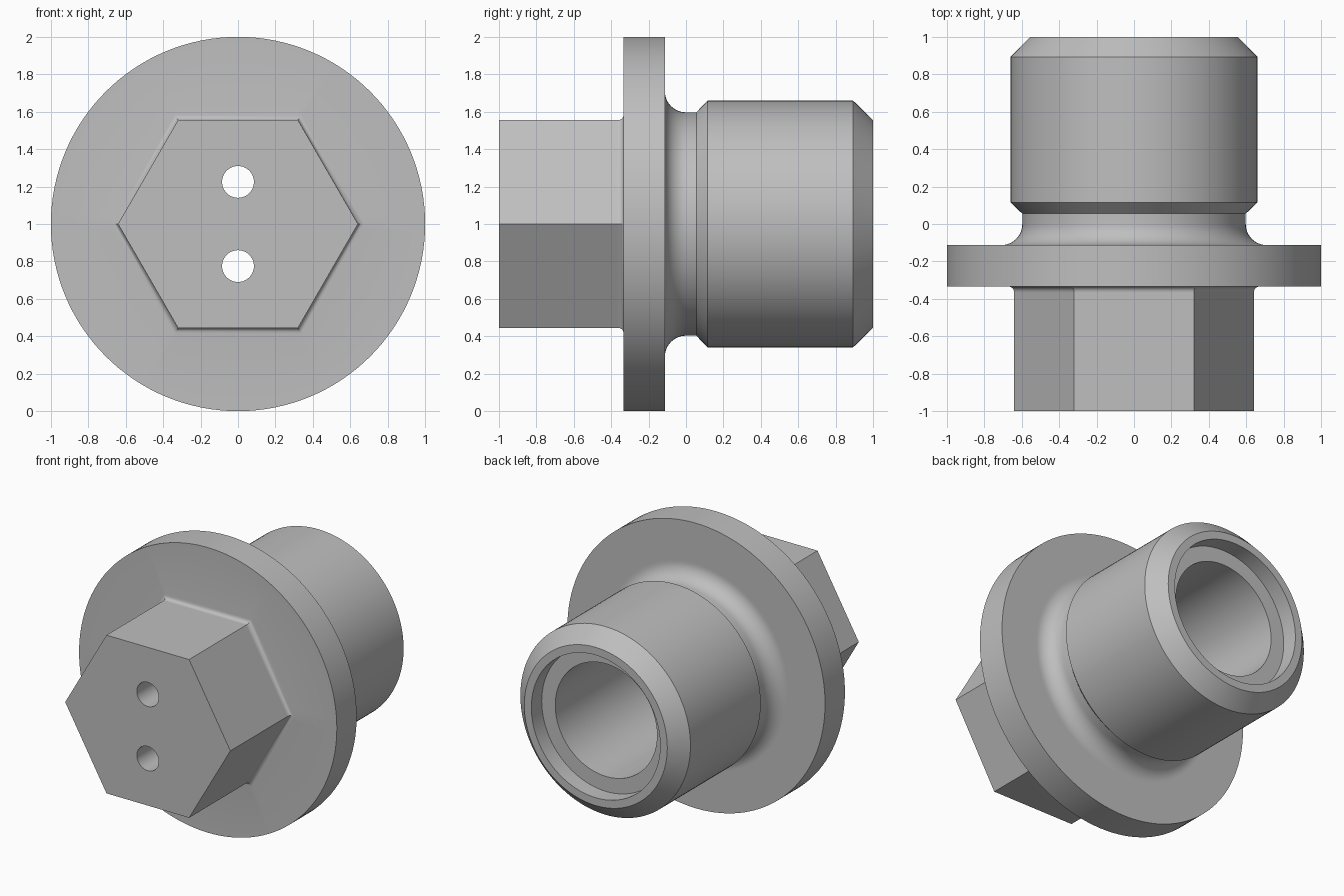
import bpy, bmesh
from math import sin, cos, pi, radians
from mathutils import Vector

cube = bpy.data.objects.get("Cube")
if cube:
    bpy.data.objects.remove(cube, do_unlink=True)

metal = bpy.data.materials.new("grey_metal")
metal.use_nodes = True
metal.diffuse_color = (0.52, 0.52, 0.52, 1)
metal.node_tree.nodes["Principled BSDF"].inputs["Base Color"].default_value = (0.52, 0.52, 0.52, 1)

AXIS_Z = 1.0


def lathe(name, profile, sides, centre_z=AXIS_Z):
    """Turn (radius, y) points about the y axis; both ends lie on the axis."""
    bm = bmesh.new()
    rings = []
    for r, y in profile:
        n = sides if r > 0 else 1
        rings.append([bm.verts.new((r * cos(2 * pi * i / sides), y,
                                    centre_z + r * sin(2 * pi * i / sides)))
                      for i in range(n)])
    for a, b in zip(rings, rings[1:]):
        for i in range(sides):
            j = (i + 1) % sides
            quad = [a[i % len(a)], a[j % len(a)], b[j % len(b)], b[i % len(b)]]
            bm.faces.new(list(dict.fromkeys(quad)))
    bmesh.ops.recalc_face_normals(bm, faces=bm.faces)
    mesh = bpy.data.meshes.new(name)
    bm.to_mesh(mesh)
    bm.free()
    mesh.materials.append(metal)
    obj = bpy.data.objects.new(name, mesh)
    bpy.context.collection.objects.link(obj)
    return obj


def fillet(r, y, radius, steps, start, end):
    """Arc points around the centre (r, y), angles in degrees."""
    angles = [radians(start + (end - start) * i / steps) for i in range(steps + 1)]
    return [(r + radius * cos(a), y + radius * sin(a)) for a in angles]


def boolean(target, tool, operation):
    mod = target.modifiers.new(operation.title(), "BOOLEAN")
    mod.operation = operation
    mod.solver = "EXACT"
    mod.object = tool
    bpy.context.view_layer.objects.active = target
    bpy.ops.object.modifier_apply(modifier=mod.name)
    bpy.data.objects.remove(tool, do_unlink=True)


# Flange, filleted neck, chamfered barrel, counterbore and bore in one profile
body_profile = ([(0, -0.333), (1, -0.333), (1, -0.113), (0.72, -0.113)]
                + fillet(0.71, 0, 0.113, 14, 270, 180)
                + [(0.597, 0.055), (0.66, 0.115), (0.66, 0.893), (0.555, 1),
                   (0.5, 1), (0.5, 0.885), (0.395, 0.885), (0.395, -0.3), (0, -0.3)])
plug = lathe("flanged_plug", body_profile, 128)

# Hexagonal head with a small fillet where it meets the flange
to_corner = 1 / cos(pi / 6)
root = fillet(0.585, -0.363, 0.03, 6, 180, 90)
hex_profile = ([(0, -1), (0.555 * to_corner, -1), (0.555 * to_corner, -0.37)]
               + [(r * to_corner, y) for r, y in root]
               + [(0.585 * to_corner, -0.318), (0, -0.318)])
boolean(plug, lathe("hex_head", hex_profile, 6), "UNION")

# Two small holes from the head into the bore
for side in (-1, 1):
    drill = lathe("hole_cutter", [(0, -1.1), (0.085, -1.1), (0.085, -0.2), (0, -0.2)],
                  48, AXIS_Z + side * 0.225)
    drill.hide_render = True
    boolean(plug, drill, "DIFFERENCE")

# Smooth round surfaces, crisp machined edges
bpy.ops.object.select_all(action="DESELECT")
plug.select_set(True)
bpy.context.view_layer.objects.active = plug
bpy.ops.object.shade_smooth_by_angle(angle=radians(25))
